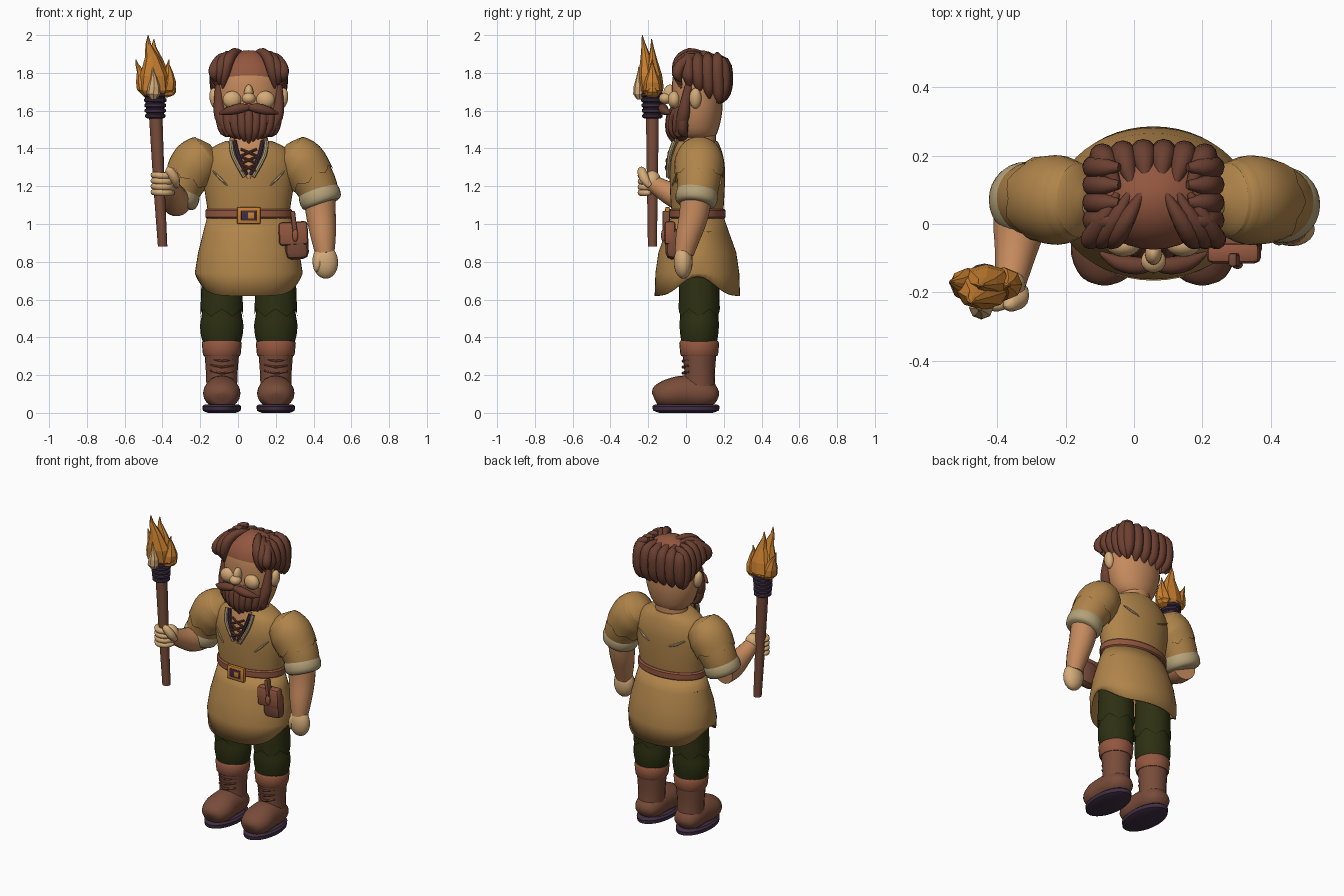
import bpy, bmesh, math
from mathutils import Vector, Matrix

if "Cube" in bpy.data.objects:
    bpy.data.objects.remove(bpy.data.objects["Cube"])

def material(name, rgb):
    m = bpy.data.materials.new(name)
    m.diffuse_color = (*rgb, 1)
    m.use_nodes = True
    m.node_tree.nodes["Principled BSDF"].inputs["Base Color"].default_value = m.diffuse_color
    return m

TUNIC = material("tan_cloth", (.43, .23, .068))
LIGHT = material("light_leather", (.29, .095, .05))
LEATHER = material("leather", (.19, .072, .042))
HAIR = material("dark_brown_hair", (.145, .05, .03))
SKIN = material("skin", (.56, .255, .11))
PALE = material("pale_skin", (.66, .41, .19))
CREAM = material("cream_cloth", (.46, .36, .19))
GREEN = material("dark_green_cloth", (.026, .030, .006))
PURPLE = material("dark_purple", (.05, .027, .055))
GOLD = material("flame_orange", (.60, .22, .03))
CX, CY = .057, .06
smooth = []

def finish(name, bm, mat, soft=True):
    bmesh.ops.recalc_face_normals(bm, faces=bm.faces)
    me = bpy.data.meshes.new(name)
    bm.to_mesh(me)
    bm.free()
    me.materials.append(mat)
    ob = bpy.data.objects.new(name, me)
    bpy.context.collection.objects.link(ob)
    if soft:
        smooth.append(ob)
    return ob

def curve_rows(rows, steps):
    """Smoothly interpolate rows of (x, y, z, radius_a, radius_b)."""
    if steps < 2:
        return rows
    out, last = [], len(rows) - 1
    for i in range(last):
        p0, p1, p2, p3 = (rows[min(max(i + k, 0), last)] for k in (-1, 0, 1, 2))
        for s in range(steps):
            t = s / steps
            out.append([.5 * (2 * b + (c - a) * t + (2 * a - 5 * b + 4 * c - d) * t * t
                              + (3 * b - a - 3 * c + d) * t ** 3) for a, b, c, d in zip(p0, p1, p2, p3)])
    return out + [list(rows[-1])]

def loft(name, rows, mat, n=20, ref=None, steps=1, caps=True, rag=0, hem=None, soft=True):
    """Skin elliptical rings; level rings unless ref gives a sweep frame."""
    rows = [(*r, r[3]) if len(r) == 4 else r for r in rows]
    rows = curve_rows(rows, steps)
    bm, rings = bmesh.new(), []
    pts = [Vector(r[:3]) for r in rows]
    for k, r in enumerate(rows):
        t = (pts[min(k + 1, len(pts) - 1)] - pts[max(k - 1, 0)]).normalized()
        if ref:
            u = t.cross(Vector(ref)).normalized()
            v = u.cross(t)
        else:
            u, v = Vector((1, 0, 0)), Vector((0, 1, 0))
        ring = []
        for i in range(n):
            a = 2 * math.pi * i / n
            p = pts[k] + u * max(r[3], .002) * math.cos(a) + v * max(r[4], .002) * math.sin(a)
            if rag and k == len(rows) - 1:
                p += t * rag * (abs(i % 4 - 2) - 1)
            if hem and k == 0:
                p.z += hem * math.cos(a) ** 6
            ring.append(bm.verts.new(p))
        rings.append(ring)
    for A, B in zip(rings, rings[1:]):
        for i in range(n):
            bm.faces.new((A[i], A[(i + 1) % n], B[(i + 1) % n], B[i]))
    if caps:
        bm.faces.new(rings[0][::-1])
        bm.faces.new(rings[-1])
    return finish(name, bm, mat, soft)

def blob(name, loc, rad, mat, rot=0, n=20):
    bm = bmesh.new()
    bmesh.ops.create_uvsphere(bm, u_segments=n, v_segments=n // 2 + 2, radius=1)
    bm.transform(Matrix.Translation(loc) @ Matrix.Rotation(rot, 4, 'Y') @ Matrix.Diagonal((*rad, 1)))
    return finish(name, bm, mat)

def box(name, loc, size, mat, bevel=.01, rot=0):
    bm = bmesh.new()
    bmesh.ops.create_cube(bm, size=1)
    bm.transform(Matrix.Translation(loc) @ Matrix.Rotation(rot, 4, 'Y') @ Matrix.Diagonal((*size, 1)))
    bmesh.ops.bevel(bm, geom=bm.edges[:], offset=bevel, segments=2, affect='EDGES', profile=.5)
    return finish(name, bm, mat)

# Legs and boots
for s in (-1, 1):
    x = CX + s * .143
    loft("boot_sole", [(x, 0, 0, .075, .14), (x, 0, .012, .1, .175), (x, 0, .035, .102, .178), (x, 0, .045, .09, .165)], PURPLE, 28)
    loft("boot_foot", [(x, -.172, .085, .02), (x, -.155, .09, .068, .055), (x, -.09, .1, .098, .08),
                       (x, 0, .11, .094, .088), (x, .1, .1, .088, .08), (x, .155, .085, .06, .045), (x, .17, .08, .015)],
         LEATHER, 20, (0, 0, 1), 3)
    loft("boot_shaft", [(x, .07, .09, .082, .09), (x, .073, .2, .083, .08), (x, .07, .33, .093, .092)], LEATHER, 20, steps=3)
    loft("boot_cuff", [(x, .07, .30, .094), (x, .07, .31, .1), (x, .07, .37, .106), (x, .07, .382, .098)], LIGHT, 24)
    for k in range(3):
        z = .21 + k * .032
        loft("boot_lace", [(x - .06, .015, z + .012, .006), (x, -.016, z, .008), (x + .06, .015, z + .008, .006)], HAIR, 6, (0, 0, 1), 3)
    loft("trouser_leg", [(x, .07, .36, .095, .09), (x, .07, .41, .11, .1), (x, .07, .47, .114, .104), (x, .07, .54, .104, .1),
                         (x, .07, .7, .102, .1), (x, .07, .96, .095, .1)], GREEN, 24, steps=3)
    loft("trouser_upper_layer", [(x, .07, .9, .1), (x, .07, .7, .107, .106), (x, .07, .53, .114, .109)], GREEN, 24, caps=False, rag=.02)

# Tunic
skirt = loft("tunic_skirt", [(CX, CY, .62, .278, .226), (CX, CY, .74, .286, .222), (CX, CY, .85, .268, .206),
                             (CX, CY, .95, .243, .17), (CX, CY, 1.05, .217, .135)], TUNIC, 48, caps=False, hem=.1)
solid = skirt.modifiers.new("cloth_thickness", 'SOLIDIFY')
solid.thickness = .01
loft("tunic_torso", [(CX, CY, 1.02, .212, .13), (CX, CY, 1.1, .222, .14), (CX, CY, 1.22, .24, .146), (CX, CY, 1.32, .242, .144),
                     (CX, CY, 1.4, .2, .125), (CX, CY, 1.44, .12, .105)], TUNIC, 36, steps=3)
loft("belt", [(CX, CY, 1.03, .222, .142), (CX, CY, 1.037, .23, .15), (CX, CY, 1.072, .23, .15), (CX, CY, 1.08, .222, .142)], LIGHT, 36)
box("belt_buckle", (CX, -.098, 1.045), (.125, .024, .092), GOLD, .008)
box("buckle_recess", (CX, -.109, 1.045), (.08, .008, .055), PURPLE, .003)
box("buckle_prong", (CX + .012, -.113, 1.045), (.034, .008, .034), GOLD, .003)

# Laced neckline
def front(z):
    return -.092 + max(0, z - 1.32) * .26

def neck_strip(name, pts, mat, r):
    return loft(name, [(CX + dx, front(z) + off, z, r) for dx, z, off in pts], mat, 8, (0, 1, 0), 3)

loft("chest_opening", [(CX, front(z) + .01, z, w, .013) for z, w in ((1.24, .008), (1.3, .038), (1.38, .065), (1.45, .08))],
     SKIN, 16, (0, 1, 0), 2)
for s in (-1, 1):
    neck_strip("collar_trim", [(s * .095, 1.44, .0), (s * .082, 1.36, -.006), (s * .022, 1.25, -.003)], CREAM, .012)
    neck_strip("eyelet_strip", [(s * .075, 1.44, 0), (s * .055, 1.36, -.006), (s * .012, 1.26, -.004)], PURPLE, .011)
    for z in (1.28, 1.32, 1.36):
        neck_strip("cross_lace", [(-s * .042, z, -.006), (0, z + .018, -.014), (s * .042, z + .036, -.006)], HAIR, .007)
    x = CX + s * .15
    loft("front_stitch", [(x + s * .04, -.035, 1.28, .004), (x, -.058, 1.24, .007), (x - s * .035, -.073, 1.205, .004)], CREAM, 6, (0, 1, 0))
    loft("back_stitch", [(x + s * .02, .175, 1.30, .004), (x - s * .03, .193, 1.27, .008), (x - s * .08, .203, 1.25, .004)], CREAM, 6, (0, 1, 0))

# Sleeves: puffed shoulder, ragged upper layer, cream cuff
def sleeve(a, b, c, d):
    loft("sleeve", [(*a, .03), (*a.lerp(b, .35), .105), (*b, .124), (*c, .112), (*d, .1)], TUNIC, 28, (0, 1, 0), 4)
    loft("sleeve_upper_layer", [(*a.lerp(b, .35), .108), (*b, .131), (*b.lerp(c, .75), .124)], TUNIC, 28, (0, 1, 0), 4, False, .014)
    t = (d - c).normalized()
    loft("sleeve_cuff", [(*(d - t * .045), .105), (*(d - t * .02), .112), (*(d + t * .02), .108), (*(d + t * .035), .088)],
         CREAM, 28, (0, 1, 0), 2)

sleeve(Vector((-.13, .07, 1.40)), Vector((-.22, .07, 1.325)), Vector((-.285, .075, 1.22)), Vector((-.318, .07, 1.14)))
sleeve(Vector((.24, .07, 1.40)), Vector((.335, .07, 1.325)), Vector((.41, .065, 1.21)), Vector((.437, .055, 1.135)))

# Hanging arm
loft("left_forearm", [(.43, .055, 1.15, .085), (.44, .04, 1.04, .078), (.452, .01, .93, .066), (.46, -.01, .84, .05)], SKIN, 18, (0, 1, 0), 3)
blob("left_hand", (.462, -.015, .80), (.068, .05, .09), PALE, -.08)
blob("left_thumb", (.425, -.035, .80), (.026, .028, .055), PALE, .2, 12)

# Arm holding the torch
loft("right_forearm", [(-.325, .08, 1.12, .08), (-.335, 0, 1.13, .078), (-.348, -.09, 1.165, .06), (-.362, -.175, 1.215, .045)], SKIN, 18, (0, 0, 1), 3)
blob("right_palm", (-.365, -.178, 1.225), (.048, .045, .058), PALE)
for k in range(4):
    z = 1.165 + k * .03
    loft("torch_finger", [(-.345, -.185, z, .012), (-.37, -.225, z, .018), (-.415, -.238, z + .002, .018),
                          (-.448, -.205, z + .004, .016), (-.445, -.175, z + .004, .008)], PALE, 10, (0, 0, 1), 3)
loft("torch_thumb", [(-.325, -.19, 1.2, .015), (-.335, -.22, 1.24, .026), (-.365, -.235, 1.285, .022), (-.375, -.235, 1.30, .006)], PALE, 12, (0, 1, 0), 3)

# Torch
loft("torch_handle", [(-.399, -.178, .88, .025), (-.418, -.178, 1.2, .03), (-.437, -.178, 1.6, .036)], LEATHER, 10)
loft("torch_wrap", [(-.437, -.178, 1.56, .045), (-.44, -.178, 1.70, .055)], PURPLE, 16)
for k in range(5):
    z, r = 1.572 + k * .028, .049 + k * .002
    loft("wrap_ring", [(-.438, -.178, z - .013, r - .006), (-.438, -.178, z - .006, r + .005),
                       (-.438, -.178, z + .006, r + .005), (-.438, -.178, z + .013, r - .006)], PURPLE, 16)

def tongue(name, base, tip, w, mat, d=None):
    b, t, d = Vector(base), Vector(tip), d or w
    rows = [(*(b.lerp(t, f) + Vector((k * w, 0, 0))), w * q, d * q)
            for f, q, k in ((0, .45, 0), (.16, 1, 0), (.38, .9, .1), (.66, .45, .1), (.86, .18, -.05), (1, .02, 0))]
    loft(name, rows, mat, 8, soft=False)

tongue("flame_core", (-.438, -.175, 1.65), (-.476, -.232, 2.0), .085, GOLD, .062)
tongue("flame_back_tongue", (-.43, -.165, 1.67), (-.445, -.182, 1.98), .075, GOLD, .05)
tongue("flame_left_tongue", (-.475, -.18, 1.68), (-.54, -.17, 1.87), .05, GOLD)
tongue("flame_right_tongue", (-.385, -.175, 1.675), (-.365, -.18, 1.87), .05, GOLD)
tongue("flame_right_base", (-.39, -.18, 1.67), (-.33, -.175, 1.745), .04, GOLD)
tongue("flame_pale_tongue", (-.447, -.245, 1.66), (-.45, -.25, 1.835), .036, PALE, .034)

# Pouch
box("pouch_body", (.31, -.068, .895), (.125, .08, .165), LEATHER, .035, -.06)
box("pouch_flap", (.293, -.085, .95), (.155, .06, .125), LIGHT, .018, -.05)
box("pouch_strap", (.297, -.105, 1.0), (.026, .04, .14), LEATHER, .008, -.12)
blob("pouch_toggle", (.303, -.12, .94), (.016, .012, .034), LIGHT, 0, 12)

# Head
loft("neck", [(CX, .07, 1.38, .11, .09), (CX, .07, 1.5, .095, .09)], SKIN, 20)
loft("head", [(CX, .07, 1.44, .06), (CX, .06, 1.48, .125, .105), (CX, .06, 1.58, .166, .13), (CX, .06, 1.68, .175, .135),
              (CX, .06, 1.78, .17, .13), (CX, .06, 1.86, .12, .1), (CX, .06, 1.9, .03)], SKIN, 28, steps=3)
blob("nose_tip", (CX, -.108, 1.665), (.037, .035, .03), PALE)
blob("nose_bridge", (CX, -.085, 1.69), (.025, .035, .048), PALE)
for s in (-1, 1):
    blob("ear", (CX + s * .18, .05, 1.665), (.028, .032, .055), PALE, s * .15)
    blob("cheek", (CX + s * .088, -.062, 1.658), (.05, .034, .046), PALE)

# Beard and moustache
blob("beard_base", (CX, -.018, 1.55), (.155, .075, .115), HAIR)
for i in range(-4, 5):
    x, y = i * .034, -.08 + abs(i) ** 2 * .0042
    loft("beard_lock", [(CX + x, y + .02, 1.63, .012), (CX + x * 1.1, y, 1.57, .026), (CX + x * .95, y - .004, 1.49, .025),
                        (CX + x * .62, y + .015, 1.43 + abs(i) * .01, .008)], HAIR, 10, (0, 1, 0), 3)
for s in (-1, 1):
    loft("sideburn", [(CX + s * .155, .02, 1.75, .02), (CX + s * .158, 0, 1.66, .026), (CX + s * .148, -.015, 1.57, .034),
                      (CX + s * .1, -.04, 1.47, .02)], HAIR, 12, (0, 1, 0), 3)
    loft("moustache", [(CX, -.118, 1.617, .016), (CX + s * .05, -.122, 1.612, .026), (CX + s * .105, -.112, 1.598, .022),
                       (CX + s * .155, -.085, 1.585, .006)], HAIR, 12, (0, 0, 1), 3)

# Hair: cap and thick locks
cap = bmesh.new()
bmesh.ops.create_uvsphere(cap, u_segments=28, v_segments=20, radius=1)
cap.transform(Matrix.Translation((CX, .075, 1.745)) @ Matrix.Diagonal((.178, .155, .175, 1)))
bmesh.ops.bisect_plane(cap, geom=cap.verts[:] + cap.edges[:] + cap.faces[:], plane_co=(CX, -.07, 1.785),
                       plane_no=(0, .3, 1), clear_inner=True)
finish("hair_cap", cap, LIGHT)
for i in range(6):
    dx = (i - 2.5) * .06
    y = .212 - abs(dx) ** 2 * .6
    loft("back_lock", [(CX + dx * .7, y - .09, 1.885, .012), (CX + dx * .95, y - .015, 1.855, .034), (CX + dx, y, 1.77, .038),
                       (CX + dx * .98, y - .008, 1.69, .032), (CX + dx * .9, y - .03, 1.64, .008)], HAIR, 12, (1, 0, 0), 3)
for s in (-1, 1):
    for k in range(4):
        y = .01 + k * .052
        low = 1.735 - k * .025
        loft("side_lock", [(CX + s * .1, y, 1.9, .012), (CX + s * .15, y, 1.87, .03), (CX + s * .174, y, 1.80, .034),
                           (CX + s * .17, y + .006, low + .03, .028), (CX + s * .155, y + .01, low - .02, .006)],
             HAIR, 12, (0, 1, 0), 3)
    for k in range(3):
        q = k * .035
        loft("fringe_lock", [(CX + s * (.035 + q), .09, 1.905 - q * .3, .01), (CX + s * (.075 + q), .02, 1.908 - q * .4, .024),
                             (CX + s * (.108 + q), -.035, 1.865 - q * .5, .03), (CX + s * (.128 + q * .8), -.045, 1.79, .026),
                             (CX + s * (.138 + q * .5), -.025, 1.72 + q * .5, .006)], HAIR, 12, (.2, 1, .5), 3)

# Smooth shading with crisp edges
bpy.ops.object.select_all(action='DESELECT')
for ob in smooth:
    ob.select_set(True)
bpy.context.view_layer.objects.active = smooth[0]
bpy.ops.object.shade_smooth_by_angle(angle=math.radians(40))
